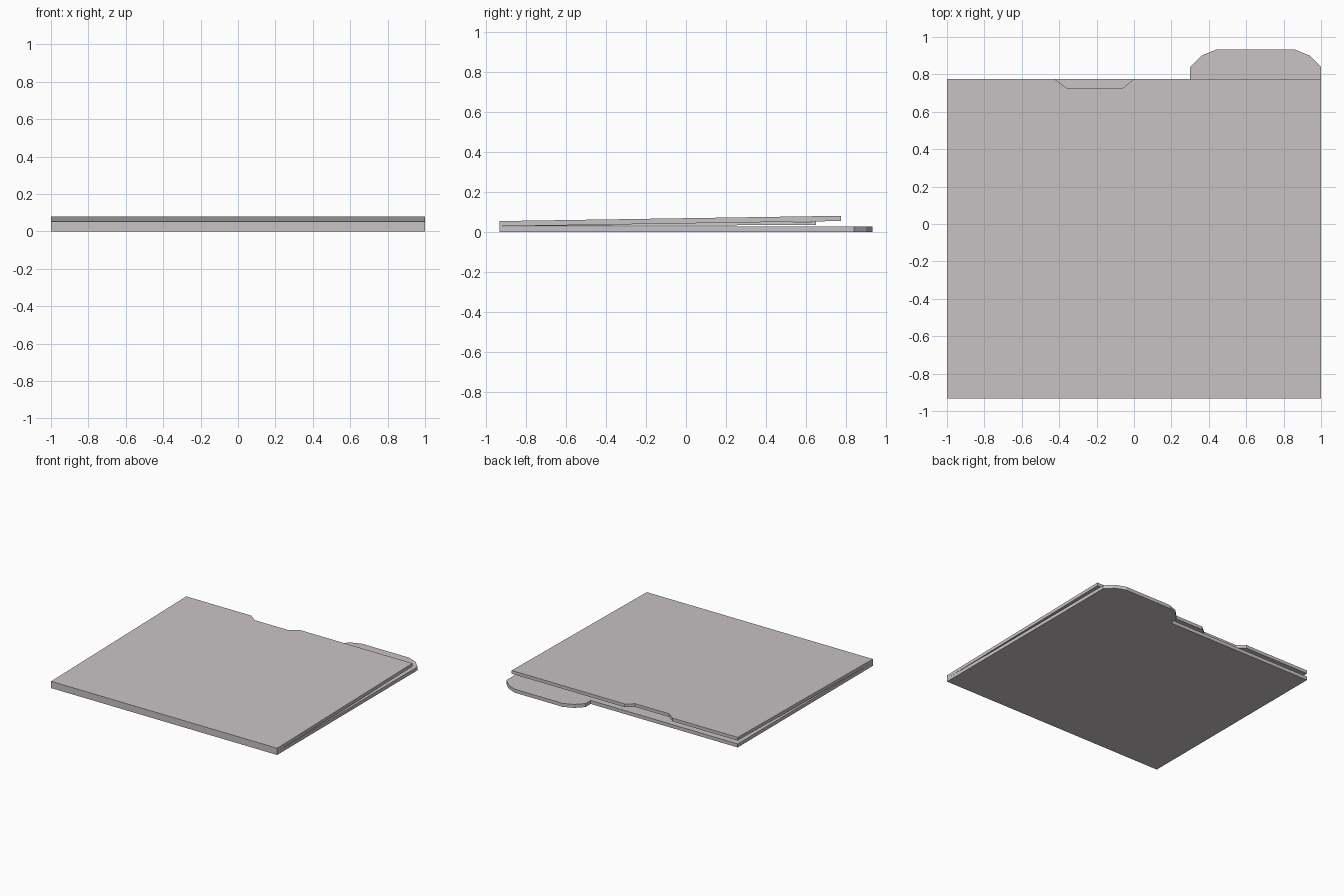
import bpy, bmesh

if "Cube" in bpy.data.objects:
    bpy.data.objects.remove(bpy.data.objects["Cube"])


def material(name, rgb):
    m = bpy.data.materials.new(name)
    m.diffuse_color = (*rgb, 1)
    m.use_nodes = True
    m.node_tree.nodes["Principled BSDF"].inputs["Base Color"].default_value = m.diffuse_color
    return m


def panel(name, outline, thick, base, slope, mat):
    """Extrude an xy outline into a slab whose height rises along y from the front fold."""
    def height(y):
        return base + slope * (y + 0.933)
    bm = bmesh.new()
    face = bm.faces.new([bm.verts.new((x, y, height(y))) for x, y in outline])
    top = bmesh.ops.extrude_face_region(bm, geom=[face])["geom"]
    bmesh.ops.translate(bm, vec=(0, 0, thick),
                        verts=[g for g in top if isinstance(g, bmesh.types.BMVert)])
    bmesh.ops.recalc_face_normals(bm, faces=bm.faces)
    mesh = bpy.data.meshes.new(name)
    bm.to_mesh(mesh)
    bm.free()
    mesh.materials.append(mat)
    ob = bpy.data.objects.new(name, mesh)
    bpy.context.collection.objects.link(ob)
    return ob


card = material("card", (0.58, 0.54, 0.55))
FRONT, BACK = -0.933, 0.775

# Rear cover lying flat, with the index tab at its right
panel("back_cover", [
    (-1, FRONT), (1, FRONT), (1, 0.84), (0.94, 0.90), (0.86, 0.933),
    (0.44, 0.933), (0.36, 0.90), (0.30, 0.84), (0.30, BACK), (-1, BACK)],
    0.028, 0, 0, card)

# Front cover, opened slightly about the fold, with a thumb notch
panel("front_cover", [
    (-1, FRONT), (1, FRONT), (1, BACK), (0, BACK), (-0.06, 0.727),
    (-0.36, 0.727), (-0.425, BACK), (-1, BACK)],
    0.026, 0.028, 0.0155, card)

# Sheet of paper held between the covers
panel("paper_sheet", [(-0.92, -0.885), (0.96, -0.885), (0.96, 0.65), (-0.92, 0.65)],
      0.016, 0.0285, 0.004, material("paper", (0.8, 0.8, 0.8)))
